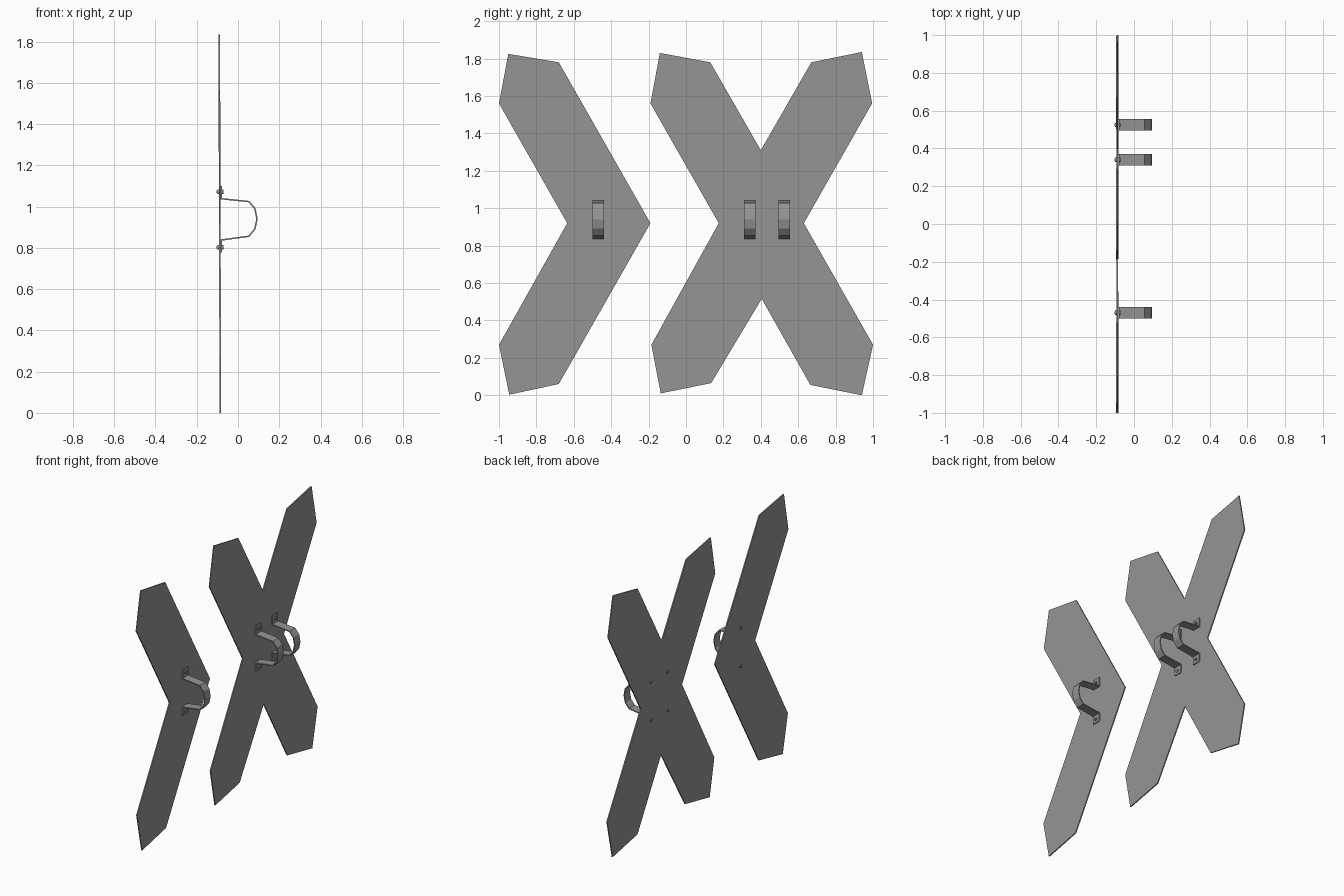
import bpy
import bmesh
from math import pi
from mathutils import Matrix, Vector

cube = bpy.data.objects.get("Cube")
if cube:
    bpy.data.objects.remove(cube, do_unlink=True)

grey = bpy.data.materials.new("plain grey")
grey.use_nodes = True
COLOUR = (0.3, 0.3, 0.3, 1)
grey.diffuse_color = COLOUR
grey.node_tree.nodes["Principled BSDF"].inputs["Base Color"].default_value = COLOUR


def finish(name, bm):
    bmesh.ops.recalc_face_normals(bm, faces=bm.faces)
    mesh = bpy.data.meshes.new(name)
    bm.to_mesh(mesh)
    bm.free()
    mesh.materials.append(grey)
    obj = bpy.data.objects.new(name, mesh)
    bpy.context.collection.objects.link(obj)
    return obj


def lean(z):
    """Sheet centre in x: it leans back very slightly."""
    return -0.0855 - 0.003 * z


def plate(name, outline, thickness=0.008):
    bm = bmesh.new()
    verts = [bm.verts.new((lean(z) - thickness / 2, y, z)) for y, z in outline]
    face = bm.faces.new(verts)
    out = bmesh.ops.extrude_face_region(bm, geom=[face])
    moved = [g for g in out["geom"] if isinstance(g, bmesh.types.BMVert)]
    bmesh.ops.translate(bm, verts=moved, vec=(thickness, 0, 0))
    return finish(name, bm)


def strap(name, y, width=0.062, thickness=0.007):
    """Bent band: two bolted tabs joined by a bowed handle."""
    path = [(-0.081, 1.10), (-0.081, 1.038), (0.053, 1.024), (0.082, 0.99),
            (0.092, 0.94), (0.082, 0.892), (0.053, 0.856), (-0.081, 0.838),
            (-0.081, 0.778)]
    bm = bmesh.new()
    rows = [[bm.verts.new((x, y + s * width / 2, z)) for s in (-1, 1)]
            for x, z in path]
    for a, b in zip(rows, rows[1:]):
        bm.faces.new((a[0], a[1], b[1], b[0]))
    obj = finish(name, bm)
    solid = obj.modifiers.new("band thickness", "SOLIDIFY")
    solid.thickness = thickness
    solid.offset = 0
    solid.use_even_offset = True


def bolt(name, y, z):
    """Shank through sheet and tab with a low head on each side."""
    bm = bmesh.new()
    for x, radius, depth in ((-0.087, 0.006, 0.034), (-0.0745, 0.011, 0.007),
                             (-0.0965, 0.011, 0.007)):
        bmesh.ops.create_cone(
            bm, cap_ends=True, segments=12, radius1=radius, radius2=radius,
            depth=depth,
            matrix=Matrix.Translation(Vector((x, y, z))) @ Matrix.Rotation(pi / 2, 4, "Y"))
    finish(name, bm)


# Flat sheets: chevron and cross
plate("chevron_plate", [
    (-1, 1.56), (-0.95, 1.825), (-0.68, 1.78), (-0.19, 0.92),
    (-0.68, 0.06), (-0.945, 0.003), (-1, 0.27), (-0.635, 0.92)])
plate("cross_plate", [
    (-0.19, 1.56), (-0.14, 1.83), (0.13, 1.78), (0.4, 1.31),
    (0.67, 1.78), (0.94, 1.835), (0.995, 1.56), (0.63, 0.92),
    (1, 0.27), (0.94, 0), (0.665, 0.055), (0.405, 0.515),
    (0.135, 0.065), (-0.135, 0.01), (-0.185, 0.27), (0.175, 0.92)])

# Handles with their bolts
for label, y in (("chevron", -0.47), ("cross_front", 0.34), ("cross_back", 0.525)):
    strap(label + "_strap", y)
    bolt(label + "_upper_bolt", y, 1.072)
    bolt(label + "_lower_bolt", y, 0.803)
